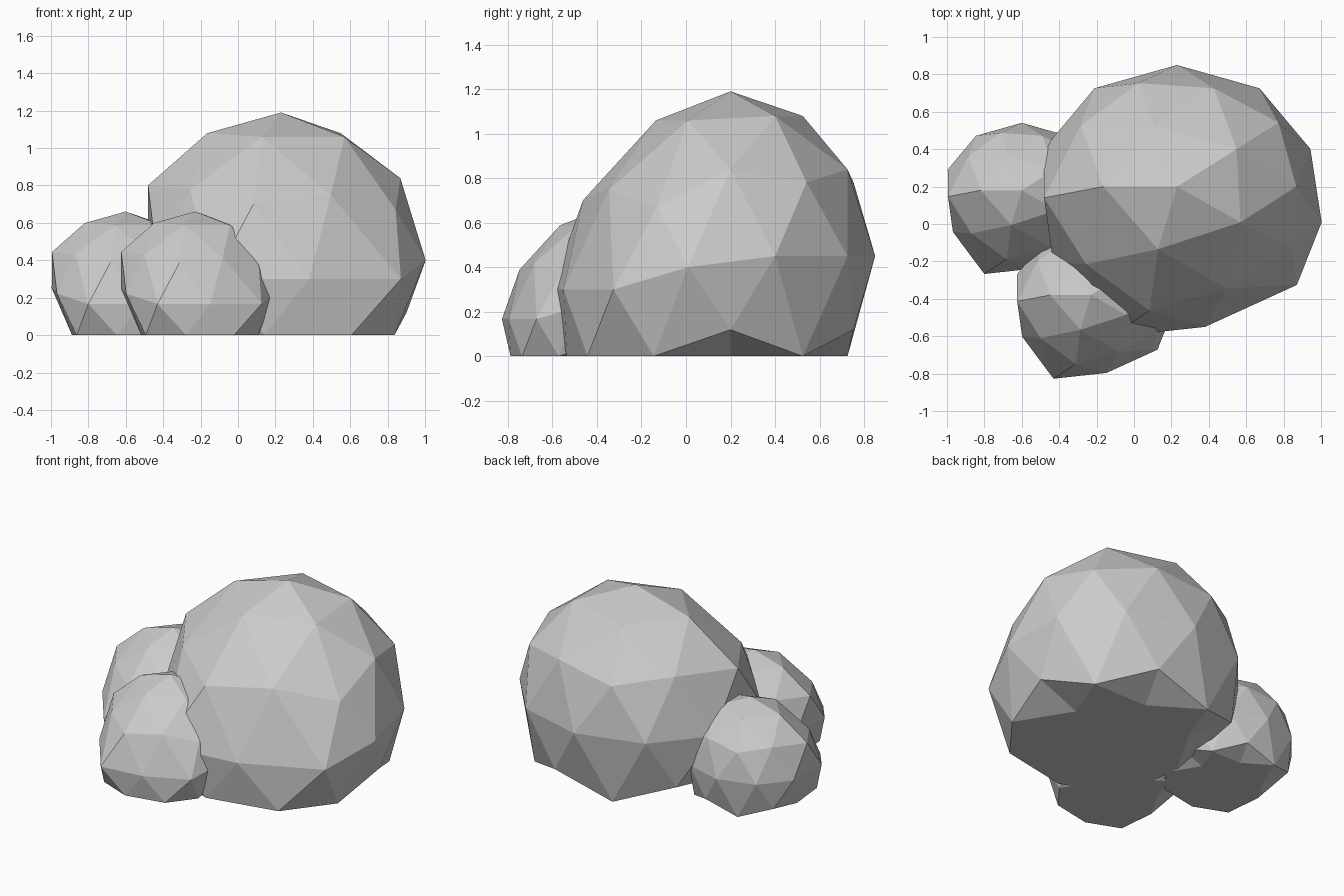
import bpy, bmesh, math

if "Cube" in bpy.data.objects:
    bpy.data.objects.remove(bpy.data.objects["Cube"])

# Sculpted nudges: (height band, compass angle) -> offset from the plain ellipsoid
PUSH = {
    (0, 342): (.06, .01, -.05), (0, 306): (.20, 0, -.15),
    (0, 270): (.15, -.10, -.15), (0, 234): (.08, -.28, -.15),
    (0, 198): (.05, -.20, -.05),
    (4, 180): (-.04, -.06, .02), (4, 252): (.06, -.11, -.08),
    (4, 324): (.07, .01, -.11), (5, 288): (.07, -.02, -.09),
    (5, 216): (.03, -.09, -.06), (9, 252): (.02, -.01, -.02),
    (9, 324): (.02, .01, -.02),
    (-4, 288): (.17, -.09, -.15), (-4, 216): (.07, -.24, -.15),
    (-5, 324): (.09, -.02, -.06), (-5, 252): (.11, -.21, -.06),
    (-5, 180): (.12, -.14, -.06),
}


def boulder(name, x, y, scale):
    """Faceted, slightly slumped icosphere with a flat base on the ground."""
    bm = bmesh.new()
    bmesh.ops.create_icosphere(bm, subdivisions=2, radius=1)
    for v in bm.verts:
        px, py, pz = -v.co.x, -v.co.y, v.co.z
        angle = round(math.degrees(math.atan2(py, px))) % 360
        dx, dy, dz = PUSH.get((round(pz * 10), angle), (0, 0, 0))
        z = .45 + .74 * pz + dz
        if z < .09:
            z = 0
        v.co = (x + scale * (.75 * px + dx),
                y + scale * (.65 * py + dy), scale * z)
    bmesh.ops.recalc_face_normals(bm, faces=bm.faces)
    mesh = bpy.data.meshes.new(name)
    bm.to_mesh(mesh)
    bm.free()
    obj = bpy.data.objects.new(name, mesh)
    bpy.context.collection.objects.link(obj)
    return obj


# One large boulder with two identical smaller ones beside it
boulder("large_boulder", .23, .20, 1)
boulder("small_boulder_left", -.60, .18, .555)
boulder("small_boulder_front", -.23, -.38, .555)
